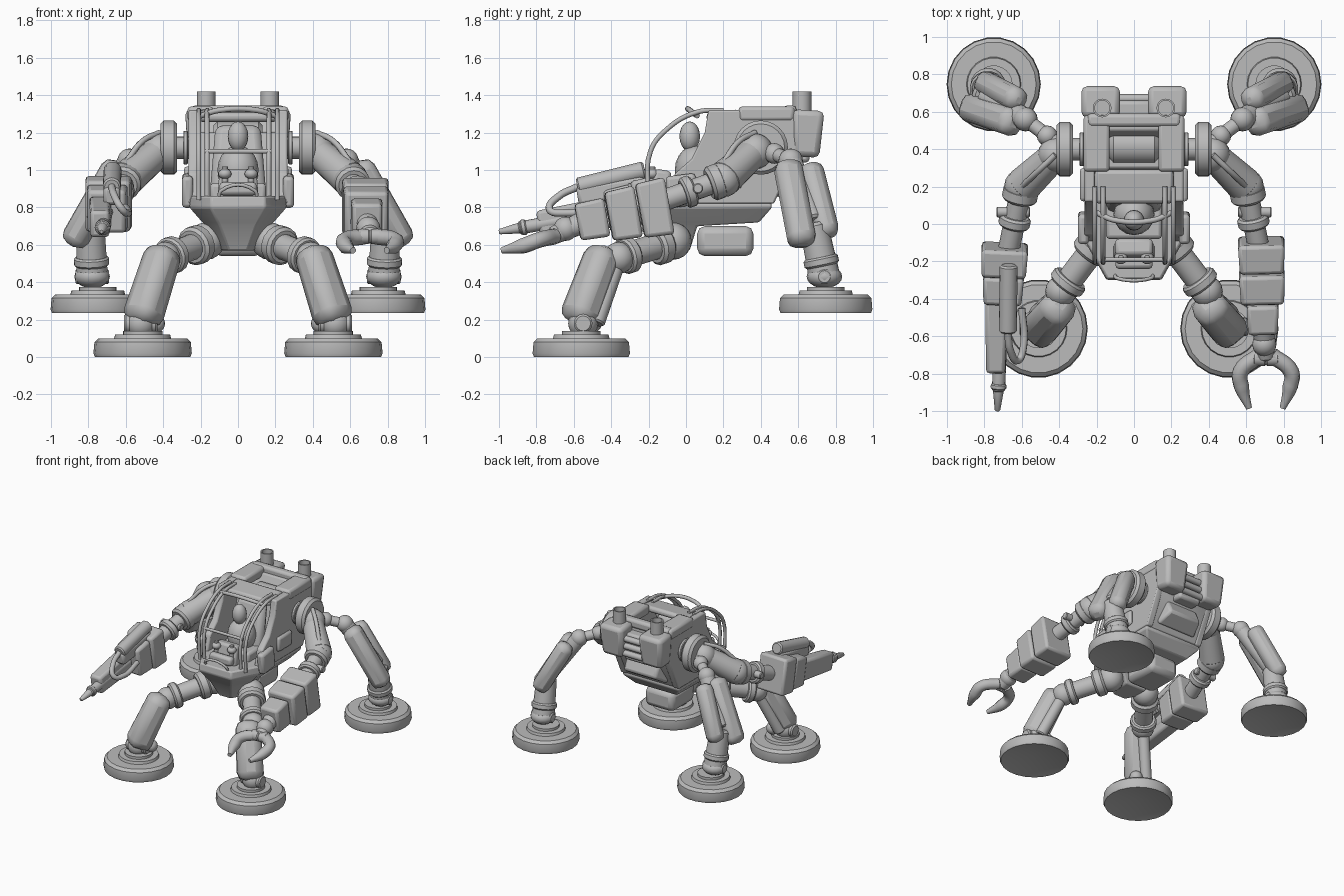
import bpy, bmesh, math
from mathutils import Vector, Matrix

if "Cube" in bpy.data.objects:
    bpy.data.objects.remove(bpy.data.objects["Cube"])

mat = bpy.data.materials.new("plain grey")
mat.use_nodes = True
GREY = (0.5, 0.5, 0.5, 1)
mat.diffuse_color = GREY
mat.node_tree.nodes["Principled BSDF"].inputs["Base Color"].default_value = GREY
UP, FORWARD = Vector((0, 0, 1)), Vector((0, -1, 0))


def link(name, data):
    data.materials.append(mat)
    ob = bpy.data.objects.new(name, data)
    bpy.context.collection.objects.link(ob)
    return ob


def finish(name, bm, bevel=0):
    bmesh.ops.recalc_face_normals(bm, faces=bm.faces)
    mesh = bpy.data.meshes.new(name)
    bm.to_mesh(mesh)
    bm.free()
    ob = link(name, mesh)
    if bevel:
        mod = ob.modifiers.new("Bevel", 'BEVEL')
        mod.width, mod.segments = bevel, 2


def frame(start, end):
    """Matrix at start with z towards end and x kept level."""
    z = (Vector(end) - Vector(start)).normalized()
    x = FORWARD.cross(z) if abs(z.z) > 0.99 else z.cross(UP)
    x.normalize()
    m = Matrix((x, z.cross(x), z)).transposed().to_4x4()
    m.translation = Vector(start)
    return m


def lathe(name, profile, start, end, sides=16):
    """Spin (radius, distance) points about the line from start to end."""
    bm = bmesh.new()
    verts = [bm.verts.new((r, 0, t)) for r, t in profile]
    for p, q in zip(verts, verts[1:]):
        bm.edges.new((p, q))
    bmesh.ops.spin(bm, geom=bm.verts[:] + bm.edges[:], cent=(0, 0, 0), axis=UP,
                   angle=math.tau, steps=sides)
    bmesh.ops.remove_doubles(bm, verts=bm.verts, dist=0.0005)
    bm.transform(frame(start, end))
    finish(name, bm)


def rod(name, start, end, radius, taper=1, sides=16):
    """Chamfered cylinder."""
    length = (Vector(end) - Vector(start)).length
    tip = radius * taper
    c = min(radius, length) * 0.2
    lathe(name, [(0, 0), (radius - c, 0), (radius, c), (tip, length - c), (tip - c, length), (0, length)],
          start, end, sides)


def ring(name, start, end, t, radius, width=0.05):
    """Collar around a limb, at fraction t of its length."""
    step = (end - start).normalized() * width / 2
    middle = start.lerp(end, t)
    rod(name, middle - step, middle + step, radius)


def ball(name, p, radius, tall=1):
    bm = bmesh.new()
    bmesh.ops.create_uvsphere(bm, u_segments=16, v_segments=10, radius=radius)
    bm.transform(Matrix.Translation(p) @ Matrix.Diagonal((1, 1, tall, 1)))
    finish(name, bm)


def block(name, start, end, width, depth, taper=1, bevel=0.02):
    """Box along a line, shrinking to taper at its end."""
    bm = bmesh.new()
    length = (Vector(end) - Vector(start)).length
    bmesh.ops.create_cube(bm, size=1)
    for v in bm.verts:
        k = taper if v.co.z > 0 else 1
        v.co = (v.co.x * width * k, v.co.y * depth * k, (v.co.z + 0.5) * length)
    bm.transform(frame(start, end))
    finish(name, bm, bevel)


def plate(name, outline, x0, x1):
    """Side outline of (y, z) points, extruded from x0 to x1."""
    bm = bmesh.new()
    face = bm.faces.new([bm.verts.new((x0, y, z)) for y, z in outline])
    made = bmesh.ops.extrude_face_region(bm, geom=[face])["geom"]
    bmesh.ops.translate(bm, vec=(x1 - x0, 0, 0), verts=[v for v in made if isinstance(v, bmesh.types.BMVert)])
    finish(name, bm, 0.01)


def tube(name, points, radius, tip=1):
    """Smooth tube whose last point may be narrower."""
    curve = bpy.data.curves.new(name, 'CURVE')
    curve.dimensions, curve.bevel_depth, curve.bevel_resolution = '3D', radius, 2
    curve.use_fill_caps, curve.resolution_u = True, 6
    spline = curve.splines.new('BEZIER')
    spline.bezier_points.add(len(points) - 1)
    for point, co in zip(spline.bezier_points, points):
        point.co, point.handle_left_type, point.handle_right_type = co, 'AUTO', 'AUTO'
    spline.bezier_points[-1].radius = tip
    link(name, curve)


def foot(name, centre, radius):
    steps = [(0, 0.05), (0.97, 0), (1, 0.02), (0.98, 0.08), (0.9, 0.1), (0.58, 0.1),
             (0.56, 0.12), (0.4, 0.12), (0.4, 0.14), (0, 0.14)]
    lathe(name, [(radius * r, h) for r, h in steps], centre, centre + UP, 22)


# Hull: stacked outlines (height, half width, back), keel only under the nose
bm = bmesh.new()
loops = []
for z, side, back in ((0.86, 0.25, 0.45), (0.8, 0.26, 0.46), (0.72, 0.19, 0.39), (0.7, 0.17, 0.06), (0.57, 0.09, 0.02)):
    half = [(side * 0.57, -0.1 - side * 0.77), (side, -0.1), (side, back)]
    loops.append([bm.verts.new((x, y, z)) for x, y in half + [(-x, y) for x, y in half[::-1]]])
for p, q in zip(loops, loops[1:]):
    for i in range(len(p)):
        bm.faces.new((p[i - 1], p[i], q[i], q[i - 1]))
bm.faces.new(loops[0])
bm.faces.new(loops[-1])
finish("hull", bm, 0.01)
block("belly_tank", (0, 0.06, 0.62), (0, 0.36, 0.62), 0.26, 0.16, bevel=0.04)

# Cabin shell, seat, pilot and controls
plate("rear_bulkhead", [(0.2, 0.82), (0.46, 0.82), (0.6, 1.1), (0.58, 1.3), (0.5, 1.3), (0.45, 1.2), (0.3, 1.2)],
      -0.23, 0.23)
block("roof_front_beam", (0, 0.11, 1.28), (0, 0.29, 1.3), 0.42, 0.05)
block("roof_rear_beam", (0, 0.52, 1.31), (0, 0.59, 1.31), 0.5, 0.07)
rod("roof_drum", (-0.13, 0.42, 1.16), (0.13, 0.42, 1.16), 0.1)
block("seat_back", (0, 0.1, 0.88), (0, 0.2, 1.24), 0.3, 0.1, 0.8, 0.04)
block("seat_base", (0, -0.08, 0.88), (0, 0.16, 0.88), 0.3, 0.1)
ball("pilot_head", (0, 0.02, 1.18), 0.055, 1.45)
ball("pilot_torso", (0, 0.05, 1), 0.11, 1.2)
block("console", (0, -0.15, 0.84), (0, -0.12, 1), 0.22, 0.1, 0.9)
block("console_panel", (0, -0.24, 0.9), (0, -0.18, 0.9), 0.2, 0.07)
tube("front_handle", [(-0.1, -0.27, 0.84), (-0.09, -0.29, 0.89), (0.09, -0.29, 0.89), (0.1, -0.27, 0.84)], 0.01)
tube("cage_cross_bar", [(-0.18, -0.19, 1.1), (0.18, -0.19, 1.1)], 0.012)
tube("cage_top_bar", [(-0.2, 0.06, 1.29), (-0.1, 0.02, 1.32), (0.1, 0.02, 1.32), (0.2, 0.06, 1.29)], 0.015)

# Rear machinery between the engine pods
block("engine_core", (0, 0.55, 1.15), (0, 0.66, 1.15), 0.2, 0.22)
for row in range(3):
    z = 1.1 + row * 0.06
    rod("engine_pipe", (-0.14, 0.67, z), (0.14, 0.67, z), 0.024)
block("rear_pack", (0, 0.45, 0.93), (0, 0.58, 0.99), 0.36, 0.18, 0.8)

for s, side in ((1, "left"), (-1, "right")):
    def P(x, y, z):
        return Vector((s * x, y, z))

    def N(part):
        return side + "_" + part

    across = P(0.09, 0, 0)

    # Cabin sides and cage
    plate(N("cabin_wall"), [(-0.1, 0.82), (0.47, 0.82), (0.6, 1.1), (0.58, 1.32), (0.12, 1.32),
                            (0.1, 1.2), (0.03, 1.06), (-0.06, 0.98)], s * 0.21, s * 0.265)
    block(N("roof_rail"), P(0.2, 0.28, 1.3), P(0.2, 0.58, 1.3), 0.14, 0.08)
    block(N("side_box"), P(0.27, -0.1, 0.88), P(0.27, 0.06, 0.9), 0.06, 0.17)
    block(N("side_vent"), P(0.27, 0.12, 0.96), P(0.27, 0.3, 0.96), 0.04, 0.12)
    for part, x in (("cage_bar", 0.165), ("cage_outer_bar", 0.21)):
        tube(N(part), [P(x, 0.2, 1.32), P(x, 0.06, 1.31), P(x, -0.1, 1.22), P(x, -0.19, 1.1), P(x, -0.2, 0.84)], 0.013)
    stick = P(0.07, -0.18, 0.98)
    rod(N("control_stick"), stick - UP * 0.06, stick + UP * 0.04, 0.016)
    ball(N("control_knob"), stick, 0.035, 0.8)

    # Engine pods and exhausts
    block(N("engine_pod"), P(0.178, 0.655, 1.32), P(0.178, 0.64, 1.07), 0.21, 0.17, 0.85, 0.03)
    exhaust = P(0.17, 0.62, 1.26)
    lathe(N("exhaust"), [(0, 0), (0.05, 0), (0.05, 0.16), (0.04, 0.16), (0.04, 0.08), (0, 0.08)],
          exhaust, exhaust + UP)

    # Shoulder wheel
    wheel = P(0.37, 0.4, 1.12)
    rod(N("shoulder_axle"), wheel - across * 1.5, wheel, 0.06)
    ring(N("shoulder_collar"), wheel - across, wheel, 0, 0.09, 0.025)
    rod(N("shoulder_wheel"), wheel - across / 2, wheel + across / 2, 0.145, sides=24)

    # Upper arm, elbow and forearm link
    shoulder, elbow, cuff = P(0.42, 0.37, 1.1), P(0.6, 0.2, 0.95), P(0.67, -0.14, 0.83)
    ball(N("shoulder_joint"), shoulder, 0.095)
    rod(N("upper_arm"), shoulder, elbow, 0.08, 1.2)
    ball(N("elbow"), elbow, 0.095)
    tube(N("arm_hose"), [shoulder + UP * 0.1, shoulder.lerp(elbow, 0.5) + UP * 0.13, elbow + UP * 0.09], 0.016)
    rod(N("forearm_link"), elbow, cuff, 0.058)
    ring(N("elbow_ring"), elbow, cuff, 0.12, 0.095, 0.08)
    ring(N("forearm_ring"), elbow, cuff, 0.55, 0.085, 0.06)
    pin = elbow.lerp(cuff, 0.4) + across * 0.2
    rod(N("elbow_pin"), pin - across, pin + across, 0.028)

    # Front leg
    hip, knee, ankle = P(0.17, -0.07, 0.62), P(0.39, -0.36, 0.53), P(0.52, -0.55, 0.18)
    foot(N("front_foot"), P(0.51, -0.56, 0), 0.263)
    rod(N("front_ankle_bar"), ankle - across, ankle + across, 0.05)
    ball(N("front_ankle"), ankle, 0.08)
    ball(N("front_ankle_knob"), ankle + P(-0.08, 0.05, 0), 0.05)
    block(N("front_shin"), ankle + FORWARD * 0.03, knee + FORWARD * 0.07 + UP * 0.055, 0.2, 0.19, 0.92, 0.065)
    rod(N("front_shin_piston"), ankle - FORWARD * 0.07, knee, 0.045)
    ball(N("front_knee"), knee, 0.085)
    rod(N("front_thigh"), hip, knee, 0.07)
    ring(N("front_hip_ring"), hip, knee, 0.24, 0.105, 0.08)
    ring(N("front_knee_ring"), hip, knee, 0.83, 0.1, 0.06)
    ball(N("front_hip"), hip, 0.1)

    # Rear leg
    knee, ankle, shin_top = P(0.58, 0.56, 1.05), P(0.78, 0.74, 0.43), P(0.79, 0.68, 0.72)
    foot(N("rear_foot"), P(0.75, 0.747, 0.235), 0.252)
    ball(N("rear_ankle"), ankle, 0.095, 0.65)
    rod(N("rear_ankle_pin"), ankle - across, ankle + across, 0.04)
    rod(N("rear_shin"), ankle, shin_top, 0.085, 0.9)
    ring(N("rear_shin_ring"), ankle, shin_top, 0.28, 0.095)
    block(N("rear_outer_thigh"), P(0.64, 0.54, 1.04), P(0.89, 0.625, 0.6), 0.15, 0.14, bevel=0.05)
    block(N("rear_inner_thigh"), P(0.615, 0.66, 1.03), P(0.81, 0.76, 0.64), 0.13, 0.13, bevel=0.05)
    rod(N("rear_thigh_core"), knee, shin_top, 0.06)
    ball(N("rear_knee"), knee, 0.065)
    rod(N("rear_hip_link"), wheel, knee, 0.038)
    ball(N("rear_hip_joint"), wheel.lerp(knee, 0.45), 0.055)

# Left forearm: three armoured blocks, wrist and claw
start, wrist = Vector((0.68, -0.09, 0.81)), Vector((0.69, -0.58, 0.72))
for i, (width, height) in enumerate(((0.25, 0.31), (0.245, 0.28), (0.17, 0.21))):
    block("left_forearm_block", start.lerp(wrist, i * 0.34), start.lerp(wrist, i * 0.34 + 0.32), width, height, 0.94)
palm = Vector((0.705, -0.72, 0.645))
rod("left_wrist", start.lerp(wrist, 0.9), palm, 0.06, 0.8)
ball("left_wrist_joint", wrist.lerp(palm, 0.45), 0.065)
for s in (-1, 1):
    def C(x, y, z):
        return palm + Vector((s * x, -y, -z))

    rod("claw_hinge", palm, C(0.07, 0, 0), 0.04)
    tube("claw_finger", [C(0.03, -0.02, 0), C(0.135, 0.07, 0.02), C(0.13, 0.15, 0.05), C(0.09, 0.265, 0.075)], 0.043, 0.4)

# Right forearm: casing blocks, top cylinder, hose and barrel
start, muzzle = Vector((-0.69, -0.12, 0.83)), Vector((-0.73, -1, 0.67))
middle, nose = start.lerp(muzzle, 0.17), start.lerp(muzzle, 0.34)
block("right_forearm_case", start, middle, 0.25, 0.29, 0.95)
block("right_forearm_mid", middle, nose, 0.22, 0.25, 0.92)
block("right_forearm_nose", (-0.735, -0.38, 0.78), (-0.74, -0.79, 0.71), 0.12, 0.17, 0.85)
cylinder, cap = Vector((-0.67, -0.22, 1)), Vector((-0.675, -0.58, 0.91))
rod("right_top_cylinder", cylinder, cap, 0.048)
block("cylinder_mount", cylinder - UP * 0.08, cap - UP * 0.05, 0.09, 0.1)
tube("right_hose", [cap, (-0.66, -0.68, 0.86), (-0.62, -0.73, 0.79), (-0.59, -0.65, 0.77), (-0.6, -0.45, 0.8)], 0.02)
rod("barrel", nose, start.lerp(muzzle, 0.88), 0.035)
rod("barrel_tip", start.lerp(muzzle, 0.86), muzzle, 0.03, 0.5)
ring("barrel_ring", start, muzzle, 0.85, 0.042, 0.03)

# Smooth shading with sharp creases
bpy.ops.object.select_all(action='DESELECT')
for ob in bpy.context.collection.objects:
    if ob.type == 'MESH' and mat.name in ob.data.materials:
        ob.select_set(True)
        bpy.context.view_layer.objects.active = ob
bpy.ops.object.shade_smooth_by_angle(angle=math.radians(40))
